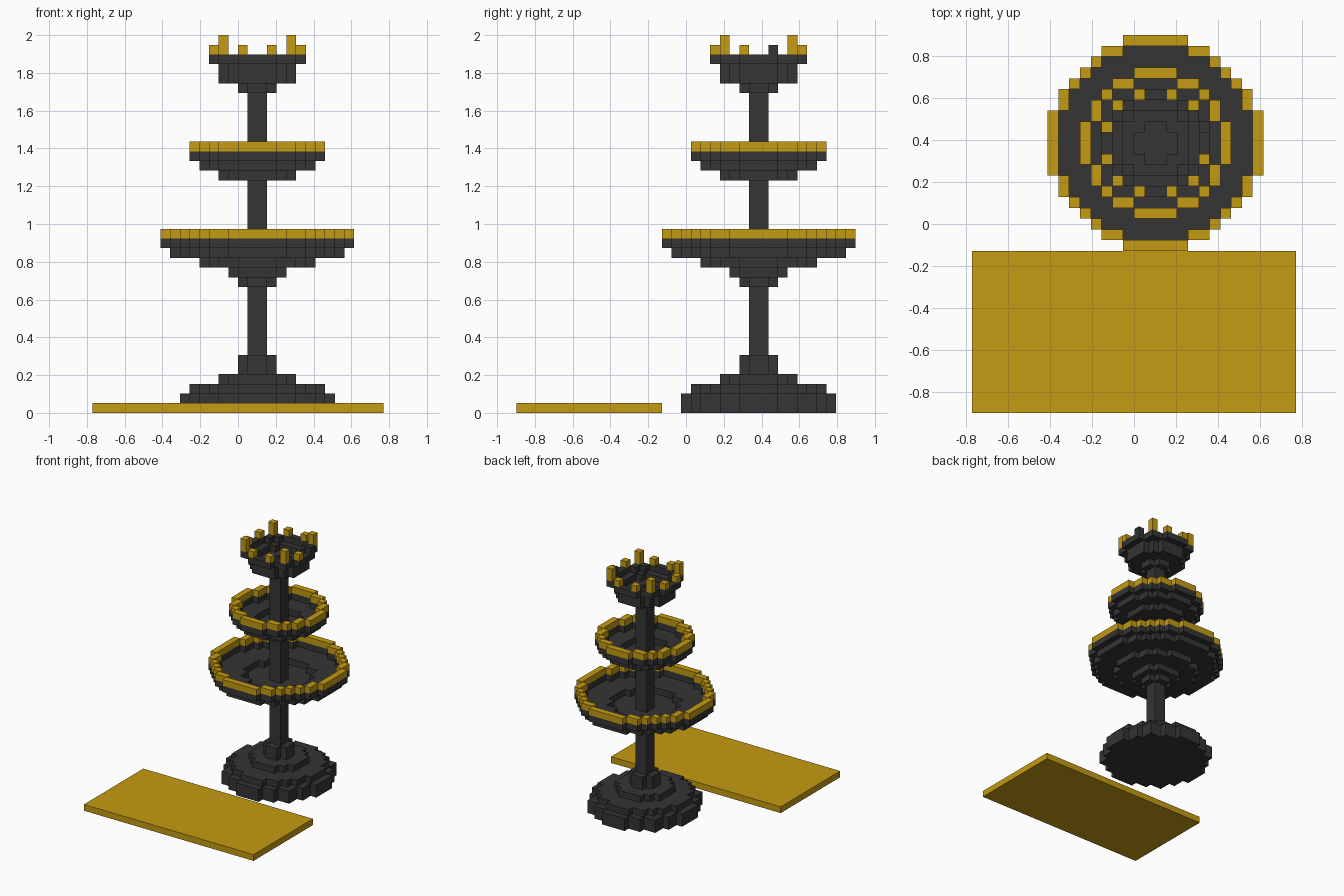
import bpy, bmesh, math

cube = bpy.data.objects.get("Cube")
if cube:
    bpy.data.objects.remove(cube, do_unlink=True)

U = 2 / 39                # size of one block
CX, CY = 2 * U, 7.5 * U   # fountain axis


def material(name, rgb):
    m = bpy.data.materials.new(name)
    m.use_nodes = True
    m.diffuse_color = (*rgb, 1)
    m.node_tree.nodes["Principled BSDF"].inputs["Base Color"].default_value = (*rgb, 1)
    return m


GOLD = material("gold", (0.56, 0.325, 0.006))
DARK = material("dark stone", (0.035, 0.035, 0.035))


def disc(outer, inner=0, z=0):
    """Blocks whose centres lie between two radii, in layer z."""
    n = math.ceil(outer)
    return {(i, j, z) for i in range(-n, n) for j in range(-n, n)
            if inner <= math.hypot(i + 0.5, j + 0.5) < outer}


def stack(layers):
    """Union of (z, outer radius, hole radius) layers."""
    return set().union(*(disc(o, h, z) for z, o, h in layers))


def blocks(name, cells, mat, ox=CX, oy=CY):
    """Mesh of the outer skin of a set of blocks."""
    bm = bmesh.new()
    cache = {}

    def vert(p):
        if p not in cache:
            cache[p] = bm.verts.new((ox + p[0] * U, oy + p[1] * U, p[2] * U))
        return cache[p]

    for c in cells:
        for axis in range(3):
            for side in (0, 1):
                near = list(c)
                near[axis] += 2 * side - 1
                if tuple(near) in cells:
                    continue
                a, b = (axis + 1) % 3, (axis + 2) % 3
                quad = []
                for da, db in ((0, 0), (1, 0), (1, 1), (0, 1)):
                    p = list(c)
                    p[axis] += side
                    p[a] += da
                    p[b] += db
                    quad.append(vert(tuple(p)))
                bm.faces.new(quad if side else quad[::-1])
    mesh = bpy.data.meshes.new(name)
    bm.to_mesh(mesh)
    bm.free()
    mesh.materials.append(mat)
    ob = bpy.data.objects.new(name, mesh)
    bpy.context.collection.objects.link(ob)
    return ob


def box(name, lo, hi, mat):
    """Plain box between two corners, given in blocks."""
    bpy.ops.mesh.primitive_cube_add(size=1)
    ob = bpy.context.object
    ob.name = name
    for v in ob.data.vertices:
        v.co = [(l if c < 0 else h) * U for c, l, h in zip(v.co, lo, hi)]
    ob.data.materials.append(mat)
    return ob


# Flat slab in front
box("front_slab", (-15, -17.5, 0), (15, -2.5, 1), GOLD)

# Stepped foot and central column
blocks("stepped_foot", stack([(0, 7.87, 0), (1, 7.87, 0), (2, 6.87, 0),
                              (3, 3.98, 0), (4, 1.98, 0), (5, 1.98, 0)]), DARK)
box("column", (1, 6.5, 6), (3, 8.5, 33), DARK)

# Large bowl with rim
blocks("large_bowl", stack([(13, 1.98, 0), (14, 2.95, 0), (15, 5.87, 0),
                            (16, 8.87, 4.98), (17, 9.87, 8.87)]), DARK)
blocks("large_bowl_rim", disc(9.87, 8.87, 18), GOLD)

# Middle bowl with rim
blocks("middle_bowl", stack([(24, 3.98, 0), (25, 5.87, 2.95), (26, 6.87, 5.87)]), DARK)
blocks("middle_bowl_rim", disc(6.87, 5.87, 27), GOLD)

# Top bowl
blocks("top_bowl", stack([(33, 1.98, 0), (34, 3.98, 1.98), (35, 3.98, 2.95),
                          (36, 4.98, 3.98)]), DARK)

# Crown: tall posts on the diagonals, short posts between; one short post is dark
tall = {(i, j, z) for i in (-4, 3) for j in (-4, 3) for z in (37, 38)}
short = {(i, j, 37) for i in (-2, 1) for j in (-5, 4)}
short |= {(i, j, 37) for i in (-5, 4) for j in (-2, 1)}
dark_post = {(4, 1, 37)}
blocks("tall_posts", tall, GOLD)
blocks("short_posts", short - dark_post, GOLD)
blocks("dark_post", dark_post, DARK)
